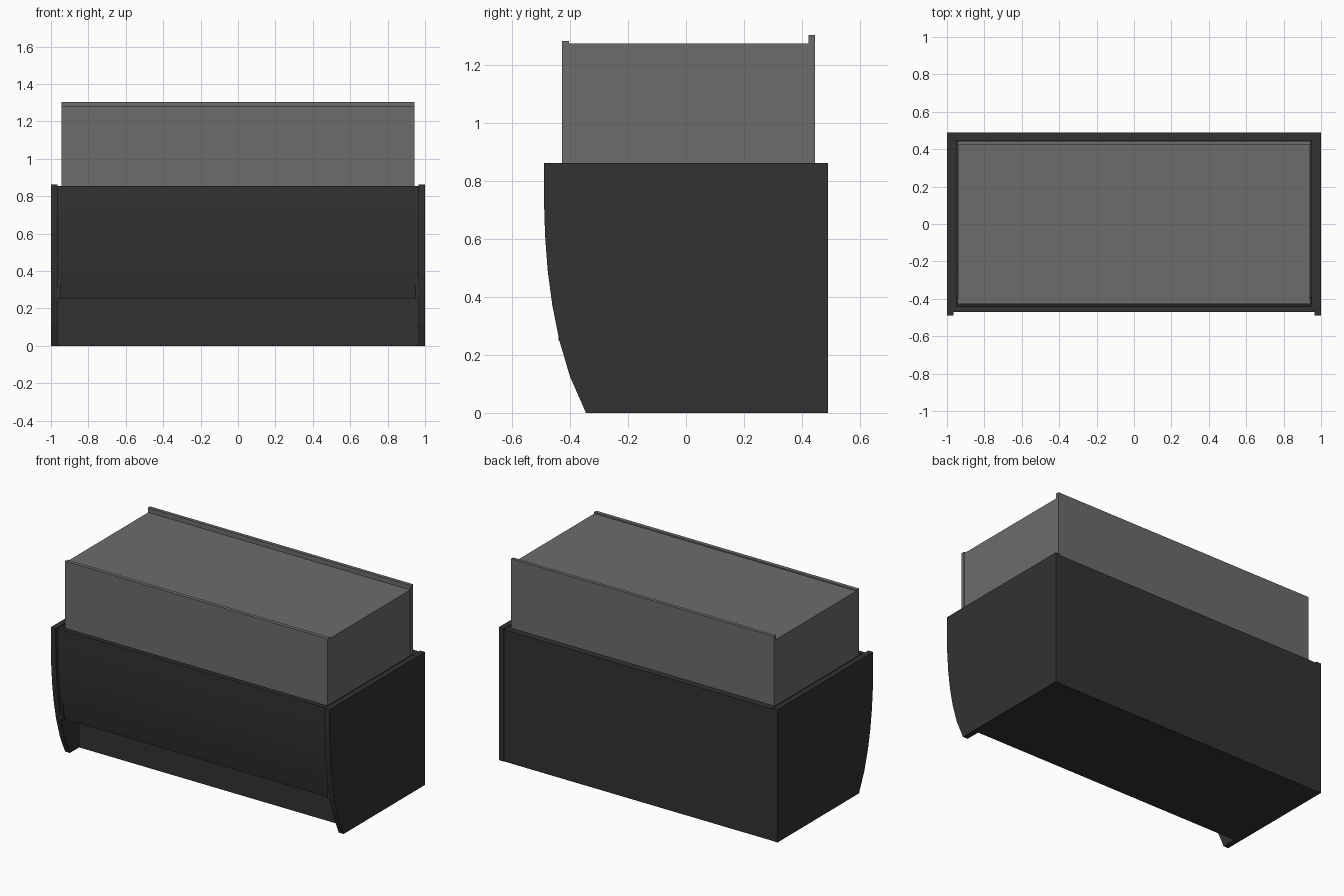
import bpy, bmesh

if "Cube" in bpy.data.objects:
    bpy.data.objects.remove(bpy.data.objects["Cube"])


def material(name, rgba):
    m = bpy.data.materials.new(name)
    m.diffuse_color = rgba
    m.use_nodes = True
    m.node_tree.nodes["Principled BSDF"].inputs["Base Color"].default_value = m.diffuse_color
    return m


DARK = material("dark_shell", (0.032, 0.032, 0.032, 1))
CLEAR = material("smoked_clear", (0.15, 0.15, 0.15, 0.55))


def extrude_profile(name, pts, x0, x1, mat, smooth=False):
    """Extrude a closed (y, z) outline from x0 to x1."""
    bm = bmesh.new()
    face = bm.faces.new([bm.verts.new((x0, y, z)) for y, z in pts])
    ext = bmesh.ops.extrude_face_region(bm, geom=[face])
    verts = [g for g in ext["geom"] if isinstance(g, bmesh.types.BMVert)]
    bmesh.ops.translate(bm, verts=verts, vec=(x1 - x0, 0, 0))
    bmesh.ops.recalc_face_normals(bm, faces=bm.faces)
    me = bpy.data.meshes.new(name)
    bm.to_mesh(me)
    bm.free()
    ob = bpy.data.objects.new(name, me)
    bpy.context.collection.objects.link(ob)
    me.materials.append(mat)
    if smooth:
        bpy.ops.object.select_all(action='DESELECT')
        ob.select_set(True)
        bpy.context.view_layer.objects.active = ob
        bpy.ops.object.shade_smooth_by_angle(angle=0.5)
    return ob


def box(name, x0, x1, y0, y1, z0, z1, mat):
    return extrude_profile(name, [(y0, z0), (y1, z0), (y1, z1), (y0, z1)], x0, x1, mat)


# Curved front edge shared by the side panels and the front panel
curve = [(-0.345, 0), (-0.40, 0.125), (-0.437, 0.25), (-0.461, 0.37),
         (-0.477, 0.49), (-0.486, 0.61), (-0.49, 0.735), (-0.49, 0.862)]

# Side panels with inner liners
for s, side in ((-1, "left"), (1, "right")):
    extrude_profile(side + "_side_panel", curve + [(0.49, 0.862), (0.49, 0)],
                    s * 0.965, s * 1.0, DARK)
    box(side + "_liner", s * 0.95, s * 0.965, -0.44, 0.447, 0.25, 0.855, DARK)

# Curved front panel, set back between the sides
arc = [(y + 0.02, z) for y, z in curve[2:-1]] + [(-0.47, 0.855)]
inner = [(y + 0.028, z) for y, z in reversed(arc)]
extrude_profile("front_panel", arc + inner, -0.965, 0.965, DARK, True)

# Back, floor, and the recessed lower front with its ledge
box("back_panel", -0.965, 0.965, 0.447, 0.488, 0, 0.855, DARK)
box("floor", -0.965, 0.965, -0.25, 0.447, 0, 0.03, DARK)
box("recessed_lower_front", -0.965, 0.965, -0.25, -0.22, 0.03, 0.25, DARK)
box("ledge", -0.965, 0.965, -0.40, -0.22, 0.25, 0.275, DARK)

# Clear insert: front and back sheets, side walls and lid
box("insert_front", -0.943, 0.943, -0.428, -0.403, 0.42, 1.282, CLEAR)
box("insert_back", -0.943, 0.943, 0.423, 0.445, 0.03, 1.304, CLEAR)
for s, side in ((-1, "left"), (1, "right")):
    box("insert_" + side + "_wall", s * 0.92, s * 0.94, -0.403, 0.423, 0.28, 1.274, CLEAR)
box("insert_lid", -0.92, 0.92, -0.403, 0.423, 1.254, 1.274, CLEAR)
